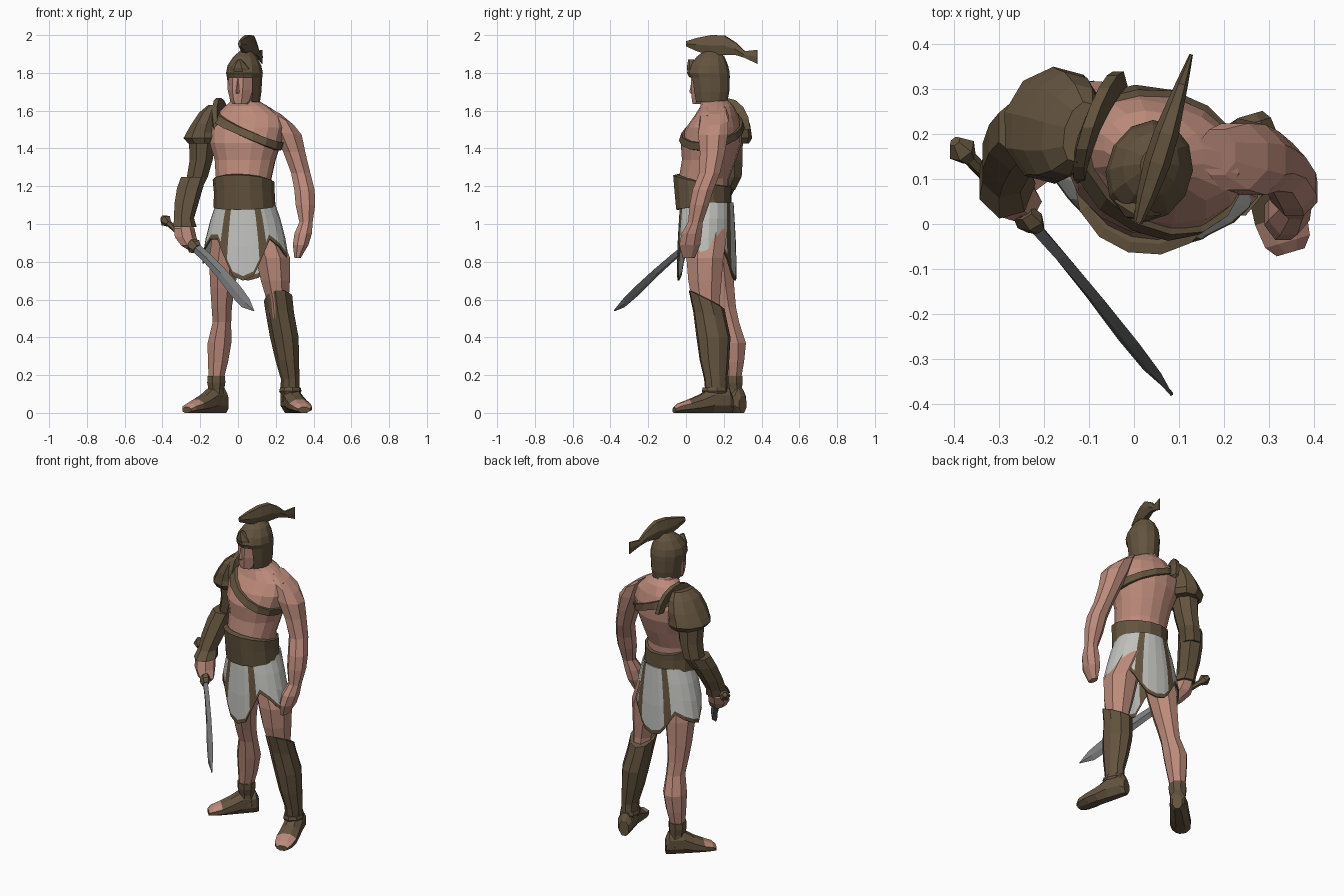
import bpy, bmesh, math
from mathutils import Vector

cube = bpy.data.objects.get("Cube")
if cube:
    bpy.data.objects.remove(cube, do_unlink=True)


def material(name, rgb):
    m = bpy.data.materials.new(name)
    m.use_nodes = True
    m.diffuse_color = (*rgb, 1)
    b = m.node_tree.nodes["Principled BSDF"]
    b.inputs["Base Color"].default_value = (*rgb, 1)
    b.inputs["Roughness"].default_value = 0.8
    return m


SKIN = material("skin", (0.50, 0.255, 0.195))
LEATHER = material("brown_leather", (0.125, 0.087, 0.048))
CLOTH = material("white_cloth", (0.53, 0.53, 0.51))
STEEL = material("steel", (0.19, 0.195, 0.20))


def finish(name, bm, mats, rule=None):
    bmesh.ops.recalc_face_normals(bm, faces=bm.faces)
    bm.normal_update()
    if rule:
        for f in bm.faces:
            f.material_index = rule(f.calc_center_median(), f.normal)
    me = bpy.data.meshes.new(name)
    bm.to_mesh(me)
    bm.free()
    for m in mats:
        me.materials.append(m)
    ob = bpy.data.objects.new(name, me)
    bpy.context.collection.objects.link(ob)
    return ob


# Near-horizontal elliptical ring: centre, half sizes, yaw in degrees;
# tilt lifts the back, lean lifts the +x side
def ring(x, y, z, a, b, yaw=0, tilt=0, lean=0):
    t = math.radians(yaw)
    return (Vector((x, y, z)), Vector((math.cos(t) * a, math.sin(t) * a, lean)),
            Vector((-math.sin(t) * b, math.cos(t) * b, tilt)))


def on_ring(r, ang):
    return r[0] + r[1] * math.cos(ang) + r[2] * math.sin(ang)


def loft(name, rings, mats, n=8, phase=0.0, rule=None, drop=None):
    bm = bmesh.new()
    rows = [[bm.verts.new(on_ring(r, 2 * math.pi * (i + phase) / n)) for i in range(n)] for r in rings]
    for j in range(len(rows) - 1):
        for i in range(n):
            if drop and drop(j, i):
                continue
            k = (i + 1) % n
            bm.faces.new((rows[j][i], rows[j][k], rows[j + 1][k], rows[j + 1][i]))
    if not drop:
        bm.faces.new(rows[0][::-1])
    bm.faces.new(rows[-1])
    return finish(name, bm, mats, rule)


# Torso and neck
TORSO = [(.035, .10, 1.02, .14, .115), (.035, .10, 1.12, .145, .125), (.03, .095, 1.24, .15, .132),
         (.038, .122, 1.34, .165, .142), (.04, .133, 1.43, .195, .158), (.045, .148, 1.51, .21, .142),
         (.055, .162, 1.575, .185, .108), (.045, .165, 1.625, .115, .085), (.035, .15, 1.655, .07, .072),
         (.032, .135, 1.74, .058, .062)]
YAW = -16
loft("torso", [ring(*r, YAW) for r in TORSO], [SKIN], 16)


def on_torso(z, ang, off):
    for lo, hi in zip(TORSO, TORSO[1:]):
        if lo[2] <= z <= hi[2]:
            t = (z - lo[2]) / (hi[2] - lo[2])
            x, y, _, a, b = (p + (q - p) * t for p, q in zip(lo, hi))
            return on_ring(ring(x, y, z, a + off, b + off, YAW), ang)


# Chest strap running from the right shoulder to below the left arm
bm = bmesh.new()
N = 16
loops = []
for i in range(N):
    a = 2 * math.pi * i / N
    z = 1.495 - 0.085 * math.cos(a)
    loops.append([bm.verts.new(on_torso(z + dz, a, off))
                  for dz, off in ((-.022, 0), (-.02, .014), (.02, .014), (.022, 0))])
for i in range(N):
    for k in range(3):
        p, q = loops[i], loops[(i + 1) % N]
        bm.faces.new((p[k], q[k], q[k + 1], p[k + 1]))
finish("chest_strap", bm, [LEATHER])

# Wide belt, higher in front
loft("belt", [ring(.035, .095, 1.09, .165, .147, YAW, .015), ring(.033, .09, 1.17, .162, .152, YAW, -.005),
              ring(.03, .087, 1.228, .165, .156, YAW, -.032), ring(.03, .09, 1.233, .145, .135, YAW, -.032)],
     [LEATHER], 14, .5)

# Skirt: long front and back panels, notched hem, leather trim
FRONT = [(0, .70), (14, .725), (22, .79), (34, .88), (41, .92), (58, .88), (75, .825), (90, .79)]
BACK = [(0, .70), (14, .715), (22, .75), (34, .82), (41, .85), (58, .82), (75, .80)]
half = FRONT + [(180 - a, z) for a, z in BACK[::-1]]
cols = half + [(360 - a, z) for a, z in half[-2:0:-1]]
TRIM = [{22, 34}, {146, 158}, {202, 214}, {326, 338}]
bm = bmesh.new()
grid = []
for a, hem in cols:
    # the hem sits higher at the front of the right hip
    if 270 < a < 310:
        hem += .04
    col = []
    for z in (1.115, 1.03, (1.03 + hem + .024) / 2, hem + .024, hem):
        s = min(1, (1.115 - z) / .27)
        r = ring(.04, .11, z, .155 + .077 * s ** .8, .142 + .012 * s, -11)
        col.append(bm.verts.new(on_ring(r, math.radians(a - 86))))
    grid.append(col)
for i in range(len(cols)):
    j = (i + 1) % len(cols)
    trim = {cols[i][0], cols[j][0]} in TRIM
    for k in range(4):
        f = bm.faces.new((grid[i][k], grid[i][k + 1], grid[j][k + 1], grid[j][k]))
        f.material_index = 1 if trim or k == 3 else 0
skirt = finish("skirt", bm, [CLOTH, LEATHER])
sol = skirt.modifiers.new("thickness", "SOLIDIFY")
sol.thickness = .008

# Right leg, bare, with ankle wrap
loft("right_leg", [ring(*r) for r in (
    (-.115, .247, .08, .042, .045), (-.115, .247, .18, .043, .048), (-.106, .25, .27, .058, .062),
    (-.098, .248, .37, .068, .075), (-.085, .222, .48, .053, .064), (-.086, .20, .56, .058, .07),
    (-.082, .18, .66, .07, .082), (-.072, .16, .80, .087, .096), (-.05, .13, .98, .09, .10))], [SKIN], 8, .5)
loft("right_ankle_wrap", [ring(*r) for r in (
    (-.115, .252, .05, .05, .052), (-.115, .25, .12, .044, .05), (-.115, .247, .16, .052, .056),
    (-.115, .247, .195, .05, .056))], [LEATHER], 8, .5)

# Left leg: thigh and knee, then greave with sloping top
loft("left_thigh", [ring(*r) for r in (
    (.215, .12, .50, .056, .07), (.21, .105, .60, .064, .08), (.198, .10, .70, .083, .095),
    (.185, .10, .82, .098, .106), (.13, .12, .98, .09, .11))], [SKIN], 8, .5)
loft("left_greave", [ring(*r) for r in (
    (.275, .165, .06, .05, .06, 10), (.277, .157, .18, .05, .063, 10), (.262, .15, .28, .064, .08, 10),
    (.247, .145, .40, .077, .092, 10), (.225, .125, .52, .076, .09, 8, -.02),
    (.215, .108, .60, .078, .097, 5, -.05), (.215, .108, .605, .06, .078, 5, -.04))], [LEATHER], 9, .25)
loft("left_greave_strap", [ring(.277, .155, z, r, r + .012, 10) for z, r in ((.10, .052), (.115, .06), (.135, .055))],
     [LEATHER], 8)


# Sandals with bare toes
def foot(name, heel, heading, size):
    h = Vector((*heading, 0)).normalized()
    side = Vector((-h.y, h.x, 0))
    o = Vector((*heel, 0))
    rings = [(o + h * d * size + Vector((0, 0, ht / 2)), side * w, Vector((0, 0, ht / 1.848))) for d, w, ht in (
        (-.02, .03, .09), (.0, .045, .13), (.09, .055, .135), (.16, .06, .095),
        (.22, .064, .07), (.275, .056, .05), (.30, .035, .03))]
    loft(name, rings, [LEATHER, SKIN], 8, .5,
         lambda c, n: int(n.z > .25 and ((c - o).dot(h) > .23 * size
                                         or .13 < (c - o).dot(h) < .17 and n.z > .8)))


foot("right_sandal", (-.082, .287), (-.70, -.71), .9)
foot("left_sandal", (.265, .225), (.28, -.96), 1)

# Left arm and hand
loft("left_arm", [ring(*r) for r in (
    (.185, .16, 1.605, .045, .055, 0, 0, -.025), (.225, .15, 1.565, .078, .08, 0, 0, -.045),
    (.262, .143, 1.48, .082, .085, 0, 0, -.01),
    (.298, .14, 1.38, .063, .072), (.332, .125, 1.27, .055, .06), (.352, .09, 1.18, .058, .06),
    (.357, .07, 1.10, .056, .055), (.36, .05, 1.01, .038, .042), (.345, .03, .95, .05, .058),
    (.332, .02, .89, .045, .06), (.315, .015, .82, .018, .035))], [SKIN], 8, .5)

# Right arm: armoured sleeve, forearm guard, fist
loft("right_sleeve", [ring(*r) for r in (
    (-.165, .215, 1.50, .06, .08), (-.19, .222, 1.43, .075, .085), (-.195, .228, 1.34, .066, .078),
    (-.215, .23, 1.25, .06, .07), (-.25, .20, 1.18, .06, .065))], [LEATHER], 8, .5)
loft("right_forearm_guard", [ring(*r) for r in (
    (-.238, .215, 1.25, .07, .075), (-.258, .19, 1.19, .072, .072), (-.278, .15, 1.10, .066, .066),
    (-.288, .118, 1.03, .055, .062), (-.285, .09, .985, .066, .08))], [LEATHER], 7)
loft("right_fist", [ring(*r) for r in (
    (-.29, .11, 1.01, .038, .04), (-.288, .09, .975, .058, .065), (-.28, .075, .93, .06, .062),
    (-.255, .05, .885, .05, .045), (-.245, .045, .865, .025, .025))], [SKIN], 7)

# Shoulder guard with flared hem and raised neck flange
loft("shoulder_guard", [ring(*r) for r in (
    (-.12, .205, 1.63, .035, .07, -15), (-.138, .21, 1.59, .066, .105, -15), (-.16, .217, 1.53, .086, .125, -15),
    (-.175, .22, 1.485, .10, .128, -15), (-.178, .22, 1.455, .114, .132, -15), (-.175, .22, 1.425, .09, .115, -15))],
     [LEATHER], 10)
bm = bmesh.new()
arc = []
for i in range(9):
    a = math.pi * i / 8
    d, h = math.cos(a), math.sin(a)
    for r, thick in ((.7, .022), (1.0, .012)):
        p = Vector((-.075 + .04 * d - .028 * h * r, .215 + .125 * d * r, 1.50 + .168 * h * r))
        arc += [bm.verts.new(p + Vector((s * thick, 0, 0))) for s in (-1, 1)]
for i in range(8):
    p, q = arc[i * 4:i * 4 + 4], arc[i * 4 + 4:i * 4 + 8]
    for k, m in ((0, 1), (1, 3), (3, 2), (2, 0)):
        bm.faces.new((p[k], p[m], q[m], q[k]))
finish("shoulder_flange", bm, [LEATHER])

# Head, nose and open-faced helmet, turned towards the model's right
TURN = -17
loft("head", [ring(*r, TURN) for r in (
    (.012, .075, 1.635, .04, .04), (.017, .10, 1.655, .058, .07), (.022, .115, 1.71, .075, .092),
    (.025, .12, 1.77, .078, .096), (.03, .125, 1.85, .066, .085))], [SKIN], 8, .5)
loft("nose", [ring(*r, TURN) for r in (
    (-.001, .042, 1.69, .014, .018), (.001, .042, 1.70, .015, .025), (.003, .045, 1.77, .008, .014))], [SKIN], 4)
loft("helmet", [ring(*r, TURN) for r in (
    (.038, .13, 1.645, .077, .09), (.037, .13, 1.70, .086, .10), (.035, .125, 1.775, .092, .108),
    (.034, .118, 1.80, .096, .115), (.034, .122, 1.84, .088, .102), (.038, .13, 1.885, .062, .075),
    (.04, .135, 1.92, .025, .035))], [LEATHER], 12, .5, drop=lambda j, i: j < 2 and i in (7, 8, 9))
# Pointed brow peak
loft("helmet_brow", [ring(.018, .065, 1.78, .07, .05, TURN), ring(.012, .05, 1.825, .055, .045, TURN),
                     ring(.008, .025, 1.872, .008, .014, TURN)], [LEATHER], 8, .5)

# Swept crest: cross-sections along the head direction
ahead = Vector((.30, .95, 0))
across = Vector((.95, -.30, 0))
loft("crest", [(Vector((.012, .012, 0)) + ahead * s + Vector((0, 0, (lo + hi) / 2)),
                across * w, Vector((0, 0, (hi - lo) / 1.732))) for s, lo, hi, w in (
    (-.01, 1.94, 1.968, .01), (.05, 1.915, 1.985, .022), (.13, 1.89, 2.0, .03), (.20, 1.895, 1.998, .028),
    (.265, 1.895, 1.96, .02), (.315, 1.88, 1.915, .014), (.385, 1.848, 1.922, .004))], [LEATHER], 6)

# Sword: pommel, grip, guard and curved blade
P, G, T = Vector((-.383, .165, 1.018)), Vector((-.235, .01, .885)), Vector((.085, -.38, .54))
d = (T - G).normalized()
wide = Vector((.5, .0, .78))
wide = (wide - d * wide.dot(d)).normalized()
flat = d.cross(wide)


def along(name, stations, mat, n):
    loft(name, [(c, wide * a, flat * b) for c, a, b in stations], [mat], n)


along("sword_pommel", [(P - d * .03, .014, .014), (P, .033, .033), (P + d * .03, .018, .018)], LEATHER, 6)
along("sword_grip", [(P, .016, .016), (G, .016, .016)], LEATHER, 6)
along("sword_guard", [(G - d * .025, .03, .022), (G + d * .005, .042, .028), (G + d * .03, .03, .018)], LEATHER, 6)
along("sword_blade", [(G.lerp(T, t) + wide * s, w, .015 * (1 - .7 * t)) for t, s, w in (
    (0, 0, .026), (.2, .008, .027), (.45, .008, .031), (.7, 0, .036), (.87, -.004, .03), (1, 0, .002))], STEEL, 4)
